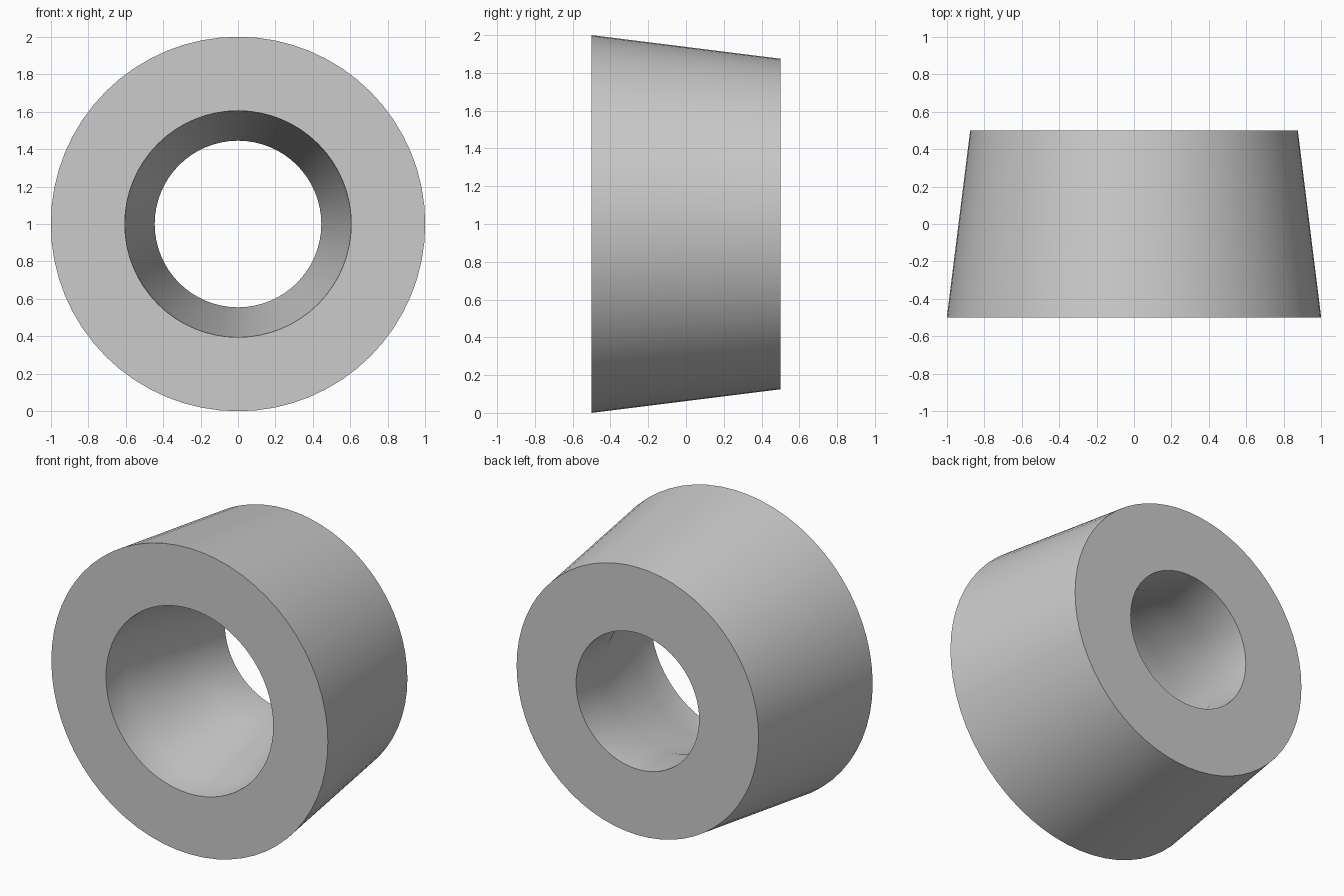
import bpy, bmesh, math

if "Cube" in bpy.data.objects:
    bpy.data.objects.remove(bpy.data.objects["Cube"])

SEGMENTS = 64
# Closed cross-section as (radius, y): tapered outside, stepped bore
PROFILE = [(1.0, -0.5), (0.875, 0.5), (0.445, 0.5), (0.445, 0.2),
           (0.595, -0.3), (0.605, -0.5)]

# Spin the cross-section around the horizontal y axis
bm = bmesh.new()
rings = []
for i in range(SEGMENTS):
    a = 2 * math.pi * i / SEGMENTS
    rings.append([bm.verts.new((r * math.sin(a), y, 1 + r * math.cos(a)))
                  for r, y in PROFILE])
count = len(PROFILE)
for i in range(SEGMENTS):
    here, after = rings[i], rings[(i + 1) % SEGMENTS]
    for j in range(count):
        k = (j + 1) % count
        bm.faces.new((here[j], here[k], after[k], after[j]))
bmesh.ops.recalc_face_normals(bm, faces=bm.faces)

# Tapered ring
mesh = bpy.data.meshes.new("tapered_ring")
bm.to_mesh(mesh)
bm.free()
ring = bpy.data.objects.new("tapered_ring", mesh)
bpy.context.collection.objects.link(ring)
bpy.context.view_layer.objects.active = ring
ring.select_set(True)
bpy.ops.object.shade_smooth_by_angle(angle=math.radians(30))
